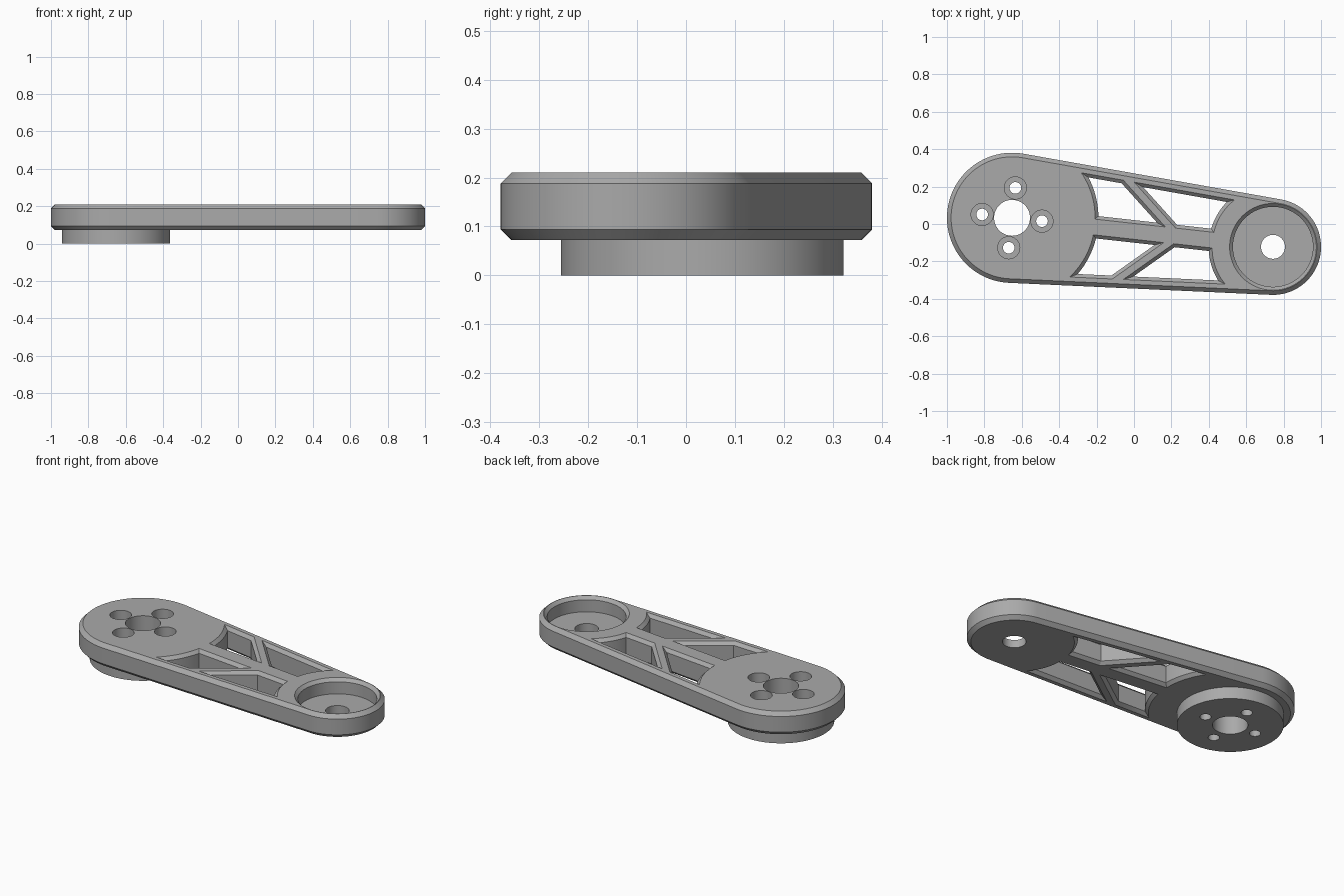
import bpy, bmesh
from math import sin, cos, acos, asin, atan2, pi
from mathutils import Matrix, Vector

if "Cube" in bpy.data.objects:
    bpy.data.objects.remove(bpy.data.objects["Cube"])

# Main dimensions, in the arm's own frame: big end at the origin, arm along +x
BIG, SMALL = Vector((-0.652, 0.033)), Vector((0.743, -0.122))
AXIS = SMALL - BIG
LENGTH = AXIS.length
R_BIG, R_SMALL = 0.348, 0.257
BOTTOM, TOP, CHAMFER = 0.072, 0.21, 0.022
PHI = acos((R_BIG - R_SMALL) / LENGTH)      # direction of the side walls' normal
PLACE = Matrix.Translation((*BIG, 0)) @ Matrix.Rotation(atan2(AXIS.y, AXIS.x), 4, 'Z')

grey = bpy.data.materials.new("grey")
grey.use_nodes = True
colour = (0.4, 0.4, 0.4, 1)
grey.diffuse_color = colour
grey.node_tree.nodes["Principled BSDF"].inputs["Base Color"].default_value = colour


def arc(x, y, r, a, b, n):
    return [(x + r * cos(a + (b - a) * i / n), y + r * sin(a + (b - a) * i / n)) for i in range(n + 1)]


def circle(x, y, r, n=64):
    return arc(x, y, r, 0, 2 * pi, n)[:-1]


def loft(bm, sections):
    """Closed solid through (outline, height) sections with equal point counts."""
    rings = [[bm.verts.new((x, y, z)) for x, y in pts] for pts, z in sections]
    n = len(rings[0])
    for lo, hi in zip(rings, rings[1:]):
        for i in range(n):
            j = (i + 1) % n
            bm.faces.new((lo[i], lo[j], hi[j], hi[i]))
    bm.faces.new(rings[0][::-1])
    bm.faces.new(rings[-1])


def make(name, solids):
    bm = bmesh.new()
    for sections in solids:
        loft(bm, sections)
    bmesh.ops.recalc_face_normals(bm, faces=bm.faces)
    bm.transform(PLACE)
    mesh = bpy.data.meshes.new(name)
    bm.to_mesh(mesh)
    bm.free()
    mesh.materials.append(grey)
    ob = bpy.data.objects.new(name, mesh)
    bpy.context.collection.objects.link(ob)
    return ob


def cut(ob, cutter):
    cutter.hide_render = True
    mod = ob.modifiers.new("openings", 'BOOLEAN')
    mod.operation, mod.solver, mod.object = 'DIFFERENCE', 'EXACT', cutter
    bpy.ops.object.select_all(action='DESELECT')
    bpy.context.view_layer.objects.active = ob
    ob.select_set(True)
    bpy.ops.object.modifier_apply(modifier=mod.name)
    bpy.data.objects.remove(cutter)
    bpy.ops.object.shade_smooth_by_angle(angle=0.5)


def meet(a, b):
    """Crossing of two lines given as (normal x, normal y, distance)."""
    det = a[0] * b[1] - a[1] * b[0]
    return ((a[2] * b[1] - a[1] * b[2]) / det, (a[0] * b[2] - a[2] * b[0]) / det)


# Outline of the arm, shrunk by an inset
def arm_outline(inset):
    return (arc(0, 0, R_BIG - inset, PHI, 2 * pi - PHI, 48)
            + arc(LENGTH, 0, R_SMALL - inset, -PHI, PHI, 48))


# Truss window: outer chord, middle rib, round end and diagonal rib
def window(end, side, inset):
    edge = 0.302 - inset
    chord = (cos(PHI), sin(PHI), edge)
    rib = (0, 1, 0.042 + inset)
    if end == "big":
        diagonal = (0.665, 0.747, 0.577 - inset)
        r = 0.444 + inset
        pts = arc(0, 0, r, asin(rib[2] / r), PHI - acos(edge / r), 14)
        pts += [meet(chord, diagonal), meet(diagonal, rib)]
    else:
        diagonal = (0.665, 0.747, 0.613 + inset)
        r = 0.326 + inset
        pts = arc(LENGTH, 0, r, PHI + acos((edge - cos(PHI) * LENGTH) / r), pi - asin(rib[2] / r), 14)
        pts += [meet(rib, diagonal), meet(diagonal, chord)]
    return [(x, side * y) for x, y in pts]


# Arm body with chamfered rims
body = make("arm_body", [[(arm_outline(CHAMFER), BOTTOM), (arm_outline(0), BOTTOM + CHAMFER),
                          (arm_outline(0), TOP - CHAMFER), (arm_outline(CHAMFER), TOP)]])

# Openings in the body: windows, bearing pocket, centre bore, screw recesses
C = 0.018
openings = [[(window(end, side, t), z) for t, z in
             ((-C, BOTTOM - C), (C, BOTTOM + C), (C, TOP - C), (-C, TOP + C))]
            for end in ("big", "small") for side in (1, -1)]
openings.append([(circle(LENGTH, 0, r), z) for r, z in
                 ((0.064, 0), (0.064, 0.12), (0.214, 0.12), (0.214, TOP - C),
                  (0.232, TOP), (0.25, TOP + C))])
screws = [(0.161 * cos(k * pi / 2), 0.161 * sin(k * pi / 2)) for k in range(4)]


def hole(x, y, r):
    return [(circle(x, y, r), -0.1), (circle(x, y, r), 0.3)]


openings.append(hole(0, 0, 0.096))
openings += [hole(x, y, 0.059) for x, y in screws]
cut(body, make("body_cutter", openings))

# Round mounting boss below the big end, forming the floor of the screw recesses
boss = make("mounting_boss", [[(circle(0, 0, 0.289, 96), 0), (circle(0, 0, 0.289, 96), BOTTOM)]])
cut(boss, make("boss_cutter", [hole(0, 0, 0.096)] + [hole(x, y, 0.031) for x, y in screws]))
